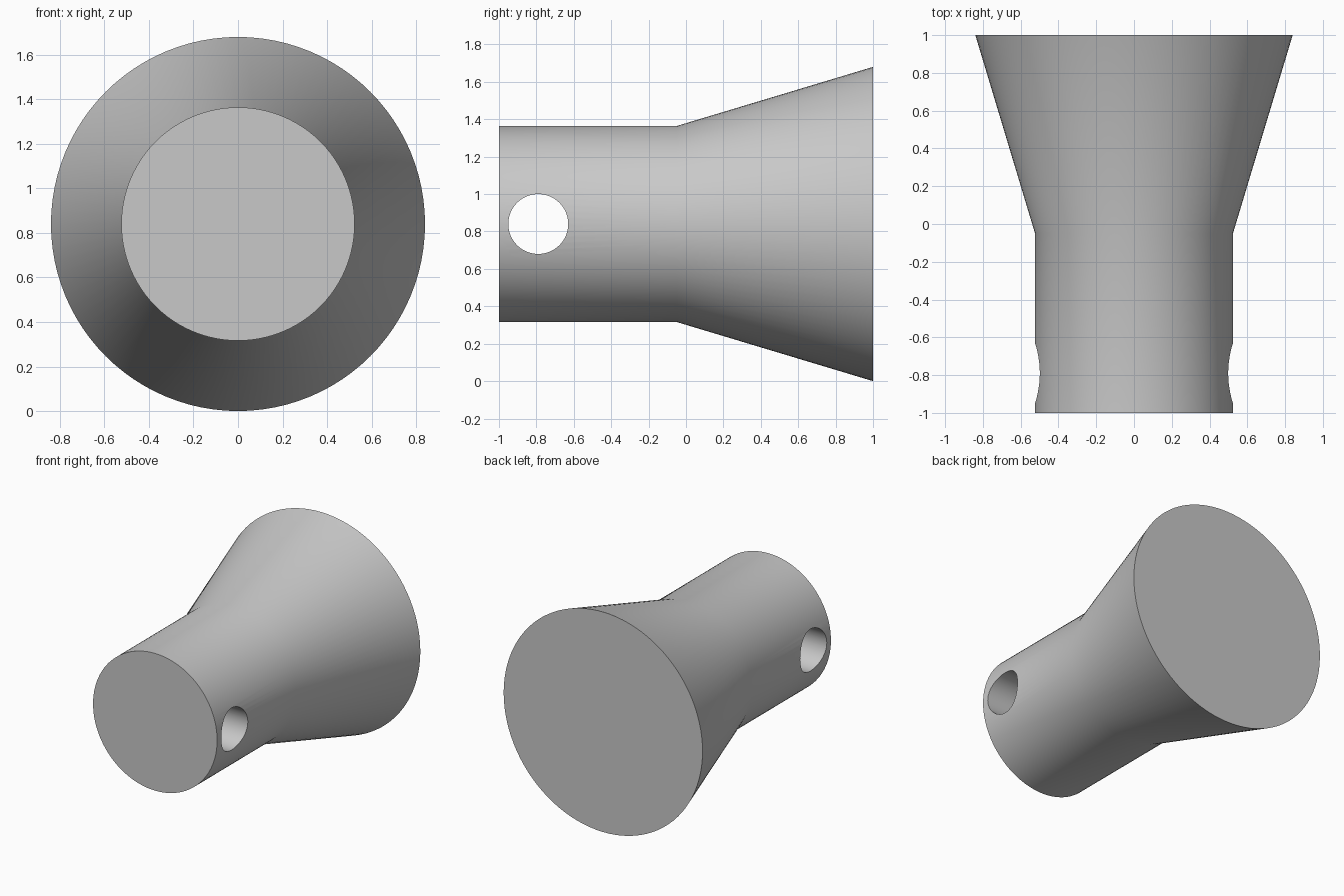
import bpy, bmesh, math
from mathutils import Matrix

SEGMENTS = 96
AXIS_Z = 0.84

if "Cube" in bpy.data.objects:
    bpy.data.objects.remove(bpy.data.objects["Cube"], do_unlink=True)

# Plain grey material
grey = bpy.data.materials.new("plain_grey")
grey.use_nodes = True
colour = (0.58, 0.58, 0.58, 1)
grey.diffuse_color = colour
shader = next(n for n in grey.node_tree.nodes if n.type == 'BSDF_PRINCIPLED')
shader.inputs["Base Color"].default_value = colour


def turned_solid(name, profile):
    """Closed solid of revolution about the y axis from (y, radius) pairs."""
    bm = bmesh.new()
    rings = []
    for y, radius in profile:
        angles = [math.tau * i / SEGMENTS for i in range(SEGMENTS)]
        rings.append([bm.verts.new((radius * math.cos(a), y, radius * math.sin(a)))
                      for a in angles])
    for lower, upper in zip(rings, rings[1:]):
        for i in range(SEGMENTS):
            j = (i + 1) % SEGMENTS
            bm.faces.new((lower[i], lower[j], upper[j], upper[i]))
    bm.faces.new(rings[0])
    bm.faces.new(rings[-1])
    bmesh.ops.recalc_face_normals(bm, faces=bm.faces)
    mesh = bpy.data.meshes.new(name)
    bm.to_mesh(mesh)
    bm.free()
    mesh.materials.append(grey)
    obj = bpy.data.objects.new(name, mesh)
    bpy.context.collection.objects.link(obj)
    return obj


# Straight stem flaring into a wide cone
body = turned_solid("flared_body", [(-1, 0.524), (-0.05, 0.524), (1, 0.84)])
body.location.z = AXIS_Z

# Cross hole through the stem, running along x
cutter = turned_solid("hole_cutter", [(-0.8, 0.16), (0.8, 0.16)])
cutter.data.transform(Matrix.Rotation(math.pi / 2, 4, 'Z'))
cutter.location = (0, -0.79, AXIS_Z)
cutter.hide_render = True

cut = body.modifiers.new("cross_hole", 'BOOLEAN')
cut.operation = 'DIFFERENCE'
cut.solver = 'EXACT'
cut.object = cutter

bpy.ops.object.select_all(action='DESELECT')
bpy.context.view_layer.objects.active = body
body.select_set(True)
bpy.ops.object.modifier_apply(modifier=cut.name)
bpy.data.objects.remove(cutter, do_unlink=True)

# Smooth walls with crisp rims
bpy.ops.object.shade_smooth_by_angle(angle=math.radians(30))
